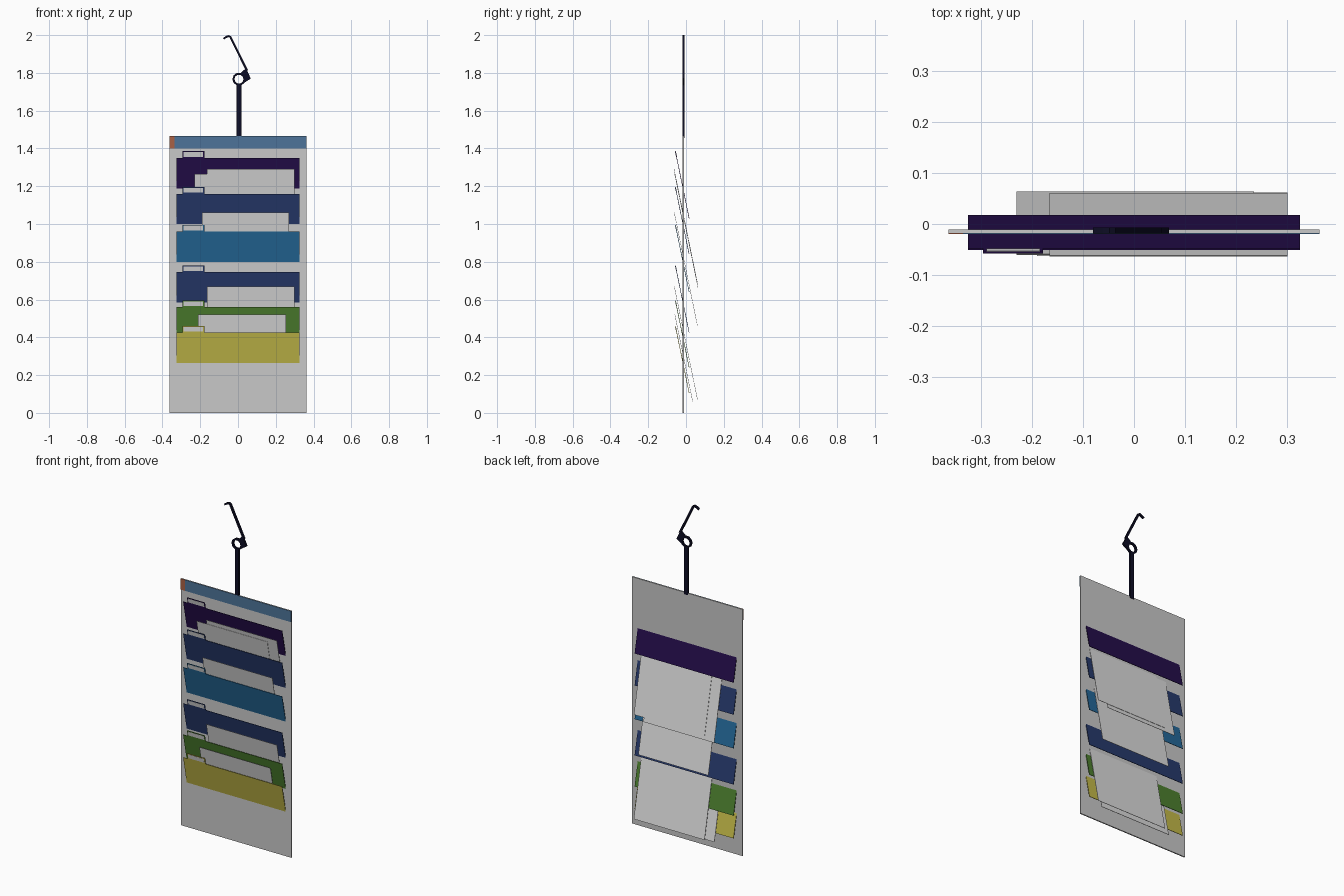
import bpy, bmesh, math

if "Cube" in bpy.data.objects:
    bpy.data.objects.remove(bpy.data.objects["Cube"])


def material(name, r, g, b):
    m = bpy.data.materials.new(name)
    m.diffuse_color = (r, g, b, 1)
    m.use_nodes = True
    m.node_tree.nodes["Principled BSDF"].inputs["Base Color"].default_value = m.diffuse_color
    return m


GREY = material("panel_grey", 0.58, 0.58, 0.58)
PAPER = material("paper_white", 0.72, 0.72, 0.72)
PURPLE = material("deep_purple", 0.018, 0.004, 0.07)
NAVY = material("navy", 0.02, 0.042, 0.155)
BLUE = material("blue", 0.018, 0.14, 0.32)
GREEN = material("green", 0.075, 0.22, 0.028)
OLIVE = material("olive_yellow", 0.56, 0.50, 0.068)
STEEL = material("steel_blue", 0.075, 0.175, 0.32)
RUST = material("rust_orange", 0.40, 0.12, 0.06)
INK = material("ink_black", 0.004, 0.004, 0.018)


def finish(name, bm, mat):
    bmesh.ops.recalc_face_normals(bm, faces=bm.faces)
    me = bpy.data.meshes.new(name)
    bm.to_mesh(me)
    bm.free()
    me.materials.append(mat)
    ob = bpy.data.objects.new(name, me)
    bpy.context.collection.objects.link(ob)
    return ob


def plate(name, mat, x0, x1, z0, z1, y0, y1, t):
    """Thin slab leaning from y0 at its bottom to y1 at its top."""
    bm = bmesh.new()
    bmesh.ops.create_cube(bm, size=1)
    for v in bm.verts:
        top = v.co.z > 0
        v.co = (x1 if v.co.x > 0 else x0,
                (y1 if top else y0) + v.co.y * t,
                z1 if top else z0)
    return finish(name, bm, mat)


def prism(name, mat, pts, y, t):
    """Front (x, z) outline extruded along y."""
    bm = bmesh.new()
    f = bm.faces.new([bm.verts.new((x, y - t / 2, z)) for x, z in pts])
    ext = bmesh.ops.extrude_face_region(bm, geom=[f])
    for v in ext["geom"]:
        if isinstance(v, bmesh.types.BMVert):
            v.co.y += t
    return finish(name, bm, mat)


# Upright backing panel with coloured header
plate("back_panel", GREY, -0.363, 0.363, 0, 1.465, -0.014, -0.014, 0.007)
plate("header_strip", STEEL, -0.335, 0.363, 1.40, 1.465, -0.0185, -0.0185, 0.002)
plate("header_patch", RUST, -0.363, -0.335, 1.40, 1.465, -0.0185, -0.0185, 0.002)

# Leaning folders, each with a tab and a paper label
SLOPE = 0.205
folders = [("purple", PURPLE, 1.35), ("upper_navy", NAVY, 1.16), ("blue", BLUE, 0.96),
           ("lower_navy", NAVY, 0.745), ("green", GREEN, 0.56), ("olive", OLIVE, 0.425)]
for name, mat, top in folders:
    def lean(z):
        return -0.049 + (top - z) * SLOPE
    plate(name + "_folder", mat, -0.325, 0.325, top - 0.32, top,
          lean(top - 0.32), lean(top), 0.003)
    a, b = top, top + 0.036
    plate(name + "_tab", mat, -0.295, -0.178, a, b, lean(a), lean(b), 0.003)
    a, b = top + 0.006, top + 0.031
    plate(name + "_label", PAPER, -0.289, -0.184, a, b, lean(a), lean(b), 0.005)

# Paper sheets tucked between the folders
sheets = [("top_sheet", -0.165, 0.30, 1.29, 0.60, -0.063),
          ("offset_sheet", -0.23, 0.235, 1.265, 0.60, -0.060),
          ("middle_sheet", -0.19, 0.27, 1.06, 0.60, -0.062),
          ("lower_sheet", -0.165, 0.30, 0.67, 0.60, -0.062),
          ("bottom_sheet", -0.212, 0.255, 0.52, 0.46, -0.059)]
for name, x0, x1, top, h, y in sheets:
    plate(name, PAPER, x0, x1, top - h, top, y + h * SLOPE, y, 0.002)

# Hanger: post, ring, clamp block and hooked arm
Y, T = -0.013, 0.012
plate("hanger_post", INK, -0.007, 0.018, 1.455, 1.738, Y, Y, T)

cx, cz, n = 0.005, 1.767, 10
bm = bmesh.new()
rings = []
for r, y in ((0.035, -T / 2), (0.035, T / 2), (0.024, T / 2), (0.024, -T / 2)):
    rings.append([bm.verts.new((cx + r * math.cos(2 * math.pi * i / n), Y + y,
                                cz + r * math.sin(2 * math.pi * i / n))) for i in range(n)])
for k in range(4):
    p, q = rings[k], rings[(k + 1) % 4]
    for i in range(n):
        j = (i + 1) % n
        bm.faces.new((p[i], p[j], q[j], q[i]))
finish("hanger_ring", bm, INK)

prism("hanger_clamp", INK, [(0.014, 1.80), (0.042, 1.824), (0.068, 1.770),
                            (0.024, 1.742), (0.033, 1.767)], Y, T)
prism("hanger_arm", INK, [(0.040, 1.815), (0.054, 1.812), (-0.036, 1.994), (-0.048, 2.0),
                          (-0.062, 1.996), (-0.080, 1.984), (-0.074, 1.977),
                          (-0.058, 1.987), (-0.046, 1.990)], Y, T)
